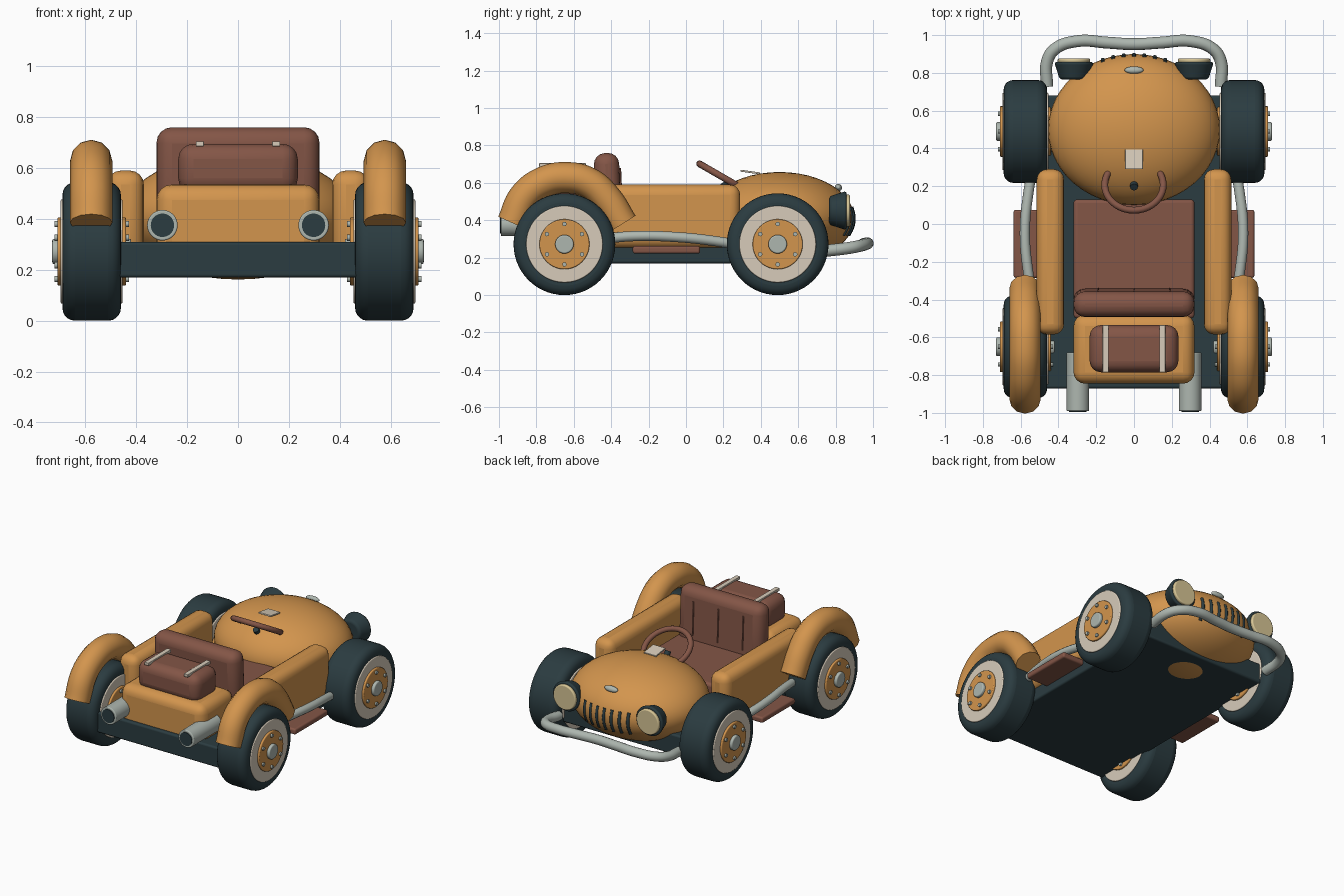
import bpy, math
from mathutils import Vector

if "Cube" in bpy.data.objects:
    bpy.data.objects.remove(bpy.data.objects["Cube"])

def mat(name, c):
    m = bpy.data.materials.new(name)
    m.diffuse_color = (*c, 1)
    m.use_nodes = True
    m.node_tree.nodes["Principled BSDF"].inputs["Base Color"].default_value = m.diffuse_color
    return m

ORANGE = mat("orange_paint", (0.65, 0.30, 0.075))
BROWN = mat("brown_leather", (0.23, 0.092, 0.062))
DARK = mat("dark_teal", (0.024, 0.045, 0.052))
CHROME = mat("chrome", (0.42, 0.47, 0.43))
CREAM = mat("cream", (0.68, 0.60, 0.49))
LENS = mat("lens", (0.68, 0.56, 0.30))

def finish(name, m, bevel=0.0, seg=4):
    o = bpy.context.object
    o.name = name
    o.data.materials.append(m)
    if bevel:
        b = o.modifiers.new("bevel", "BEVEL")
        b.width, b.segments, b.limit_method = bevel, seg, "ANGLE"
    bpy.ops.object.shade_smooth_by_angle(angle=math.radians(40))
    return o

def box(name, lo, hi, m, bevel=0.0, rot=(0, 0, 0)):
    lo, hi = Vector(lo), Vector(hi)
    bpy.ops.mesh.primitive_cube_add(size=1, location=(lo + hi) / 2)
    o = bpy.context.object
    o.scale = hi - lo
    bpy.ops.object.transform_apply(location=False, rotation=False, scale=True)
    o.rotation_euler = rot
    return finish(name, m, bevel)

def cyl(name, a, b, r, m, bevel=0.0, r2=None, n=40):
    a, b = Vector(a), Vector(b)
    d = b - a
    bpy.ops.mesh.primitive_cone_add(vertices=n, radius1=r, radius2=r if r2 is None else r2,
                                    depth=d.length, location=(a + b) / 2)
    bpy.context.object.rotation_euler = d.to_track_quat("Z", "Y").to_euler()
    return finish(name, m, bevel, 5)

def ball(name, loc, size, m, rot=(0, 0, 0)):
    bpy.ops.mesh.primitive_uv_sphere_add(segments=48, ring_count=24, radius=1, location=loc)
    o = bpy.context.object
    o.scale, o.rotation_euler = size, rot
    return finish(name, m)

def tube(name, pts, r, m, res=4):
    cu = bpy.data.curves.new(name, "CURVE")
    cu.dimensions = "3D"
    cu.bevel_depth, cu.bevel_resolution, cu.use_fill_caps = r, res, True
    cu.resolution_u = 8
    s = cu.splines.new("BEZIER")
    s.bezier_points.add(len(pts) - 1)
    for p, co in zip(s.bezier_points, pts):
        p.co = co
        p.handle_left_type = p.handle_right_type = "AUTO"
    o = bpy.data.objects.new(name, cu)
    bpy.context.collection.objects.link(o)
    cu.materials.append(m)
    return o

# chassis, hood and rear body
box("chassis", (-0.48, -0.87, 0.17), (0.48, 0.68, 0.31), DARK, 0.012)
HC, HR = Vector((0, 0.50, 0.41)), Vector((0.455, 0.40, 0.248))
ball("hood", HC, HR, ORANGE)
box("trunk", (-0.32, -0.845, 0.25), (0.32, -0.48, 0.535), ORANGE, 0.06)

# seat with stitched backrest
box("seat_cushion", (-0.32, -0.50, 0.26), (0.32, 0.13, 0.42), BROWN, 0.02)
box("seat_back", (-0.32, -0.485, 0.36), (0.32, -0.35, 0.76), BROWN, 0.06, (math.radians(3), 0, 0))
for x in (-0.19, 0, 0.19):
    cyl("seat_seam", (x, -0.342, 0.45), (x, -0.352, 0.68), 0.005, BROWN, n=8)

# luggage and straps
box("luggage", (-0.235, -0.785, 0.50), (0.235, -0.535, 0.695), BROWN, 0.06)
for x in (-0.15, 0.15):
    box("luggage_strap", (x - 0.016, -0.785, 0.685), (x + 0.016, -0.535, 0.705), CREAM, 0.003)

# steering wheel and column
tilt = math.radians(-30)
bpy.ops.mesh.primitive_torus_add(major_radius=0.155, minor_radius=0.018, major_segments=40,
                                 minor_segments=12, location=(0, 0.207, 0.624), rotation=(tilt, 0, 0))
finish("steering_wheel", BROWN)
cyl("steering_column", (0, 0.26, 0.50), (0, 0.195, 0.60), 0.02, DARK)

# dash plate and nose badge
box("hood_plate", (-0.047, 0.29, 0.653), (0.047, 0.395, 0.663), CREAM, 0.002, (math.radians(-8), 0, 0))
ball("nose_badge", (0, 0.815, 0.575), (0.05, 0.02, 0.018), CHROME, (math.radians(-40), 0, 0))

# grille bars following the nose
for i in range(-3, 4):
    x = i * 0.055
    pts = []
    for z in (0.32, 0.37, 0.42, 0.47):
        k = 1 - (x / HR.x) ** 2 - ((z - HC.z) / HR.z) ** 2
        pts.append((x, HC.y + HR.y * math.sqrt(k) - 0.004, z))
    tube("grille_bar", pts, 0.011, DARK, 2)

# front bumper
half = [(0.46, 0.73, 0.235), (0.46, 0.86, 0.25), (0.42, 0.925, 0.262), (0.30, 0.968, 0.275), (0.14, 0.96, 0.275)]
path = [(-x, y, z) for x, y, z in half] + [(0, 0.952, 0.275)] + half[::-1]
tube("front_bumper", path, 0.032, CHROME)

def wheel(cx, cy):
    cz, R = 0.272, 0.272
    def disc(name, x0, x1, r, m, bevel=0.0, n=40, dy=0, dz=0):
        cyl(name, (cx + x0, cy + dy, cz + dz), (cx + x1, cy + dy, cz + dz), r, m, bevel, n=n)
    disc("tire", -0.115, 0.115, R, DARK, 0.05, 56)
    disc("whitewall", -0.122, 0.122, 0.205, CREAM, 0.006, 48)
    disc("hub_plate", -0.135, 0.135, 0.134, ORANGE, 0.006)
    disc("hub_cap", -0.155, 0.155, 0.05, CHROME, 0.008, 24)
    for i in range(6):
        a = math.radians(30 + 60 * i)
        disc("wheel_bolt", -0.146, 0.146, 0.012, CHROME, 0, 10, 0.108 * math.cos(a), 0.108 * math.sin(a))

# everything that repeats left and right
for s in (-1, 1):
    for cy in (-0.65, 0.49):
        wheel(s * 0.575, cy)
    xs = sorted((s * 0.37, s * 0.515))
    box("side_panel", (xs[0], -0.585, 0.25), (xs[1], 0.29, 0.59), ORANGE, 0.055)
    tube("rear_fender", [(s * 0.577, y, z) for y, z in
         ((-0.928, 0.385), (-0.865, 0.525), (-0.76, 0.605), (-0.64, 0.628), (-0.52, 0.60),
          (-0.425, 0.515), (-0.34, 0.38))], 0.083, ORANGE)
    tube("side_pipe", [(s * 0.53, -0.45, 0.30), (s * 0.557, -0.28, 0.315), (s * 0.578, -0.05, 0.31),
         (s * 0.557, 0.18, 0.285), (s * 0.53, 0.32, 0.26)], 0.027, CHROME)
    xs = sorted((s * 0.46, s * 0.637))
    box("side_step", (xs[0], -0.285, 0.222), (xs[1], 0.075, 0.262), BROWN, 0.012)
    # exhausts
    x = s * 0.297
    cyl("exhaust", (x, -0.68, 0.375), (x, -0.99, 0.375), 0.06, CHROME, 0.006)
    cyl("exhaust_opening", (x, -0.98, 0.375), (x, -0.994, 0.375), 0.046, DARK)
    # headlights
    x = s * 0.318
    cyl("headlight_shell", (x, 0.765, 0.452), (x, 0.858, 0.452), 0.075, DARK, 0.015, 0.105)
    cyl("headlight_lens", (x, 0.84, 0.452), (x, 0.876, 0.452), 0.086, LENS, 0.008)
